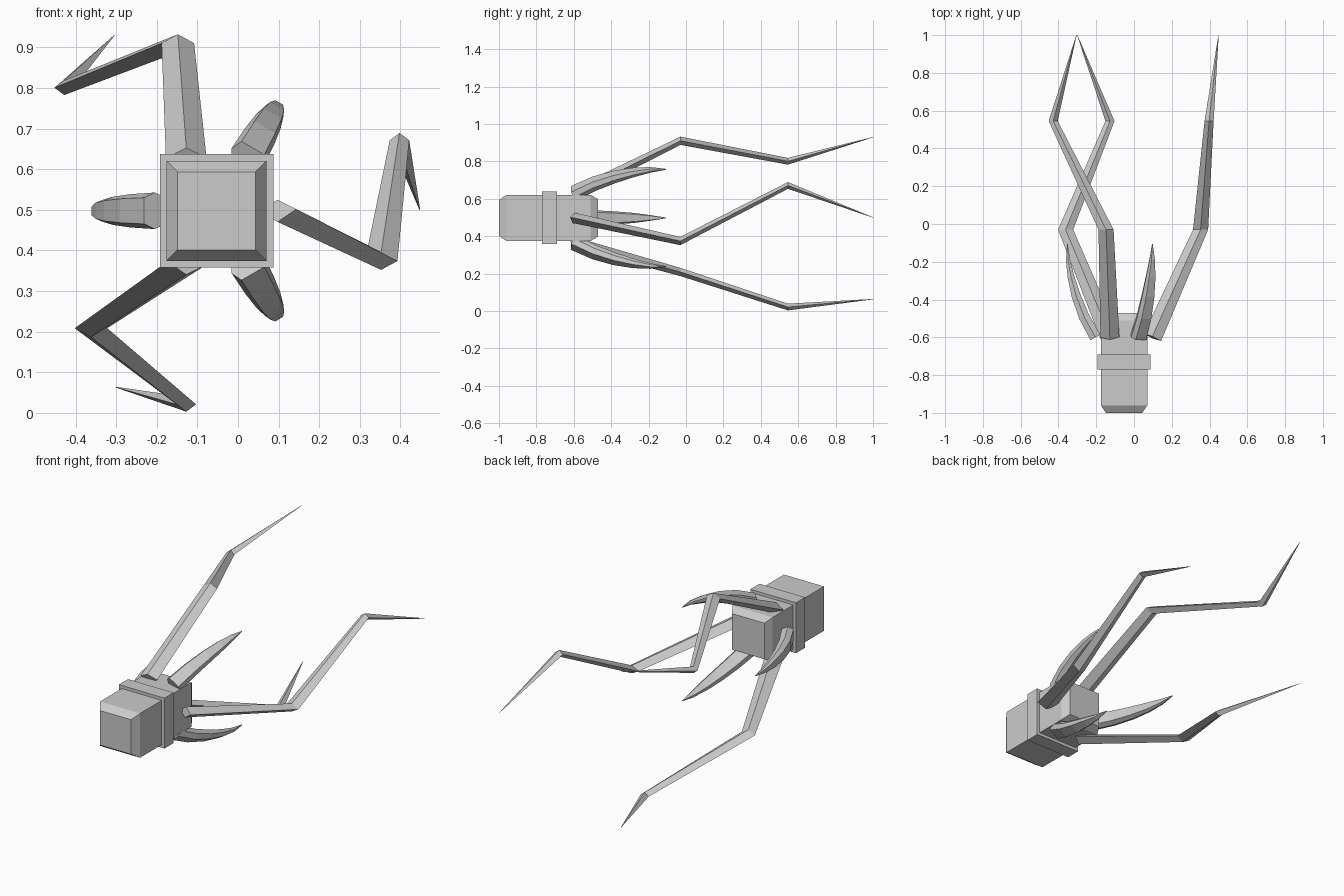
import bpy, bmesh, math
from mathutils import Vector

if "Cube" in bpy.data.objects:
    bpy.data.objects.remove(bpy.data.objects["Cube"])

CX, CZ = -0.0525, 0.4975   # axis of the hand, running along y

grey = bpy.data.materials.new("light grey")
grey.diffuse_color = (0.6, 0.6, 0.6, 1)
grey.use_nodes = True
grey.node_tree.nodes["Principled BSDF"].inputs["Base Color"].default_value = grey.diffuse_color


def loft(name, rings):
    """Skin a list of equal-length point rings and cap both ends."""
    bm = bmesh.new()
    vs = [[bm.verts.new(p) for p in ring] for ring in rings]
    n = len(vs[0])
    for a, b in zip(vs, vs[1:]):
        for i in range(n):
            j = (i + 1) % n
            bm.faces.new((a[i], a[j], b[j], b[i]))
    bm.faces.new(vs[0])
    bm.faces.new(vs[-1])
    bmesh.ops.recalc_face_normals(bm, faces=bm.faces)
    me = bpy.data.meshes.new(name)
    bm.to_mesh(me)
    bm.free()
    me.materials.append(grey)
    ob = bpy.data.objects.new(name, me)
    bpy.context.collection.objects.link(ob)
    return ob


def square(y, h):
    return [(CX + sx * h, y, CZ + sz * h) for sx, sz in ((-1, -1), (1, -1), (1, 1), (-1, 1))]


def polar(u, v, y, ang):
    """Point given as radial u, tangential v around the hand axis."""
    c, s = math.cos(ang), math.sin(ang)
    return Vector((CX + u * c - v * s, y, CZ + u * s + v * c))


# Wrist block with chamfered ends, and its collar
loft("wrist_block", [square(-1, .096), square(-.96, .123), square(-.51, .123), square(-.47, .1)])
loft("wrist_collar", [square(-.77, .14), square(-.69, .14)])

# Three long jointed fingers, diamond section kept level with the x axis
joints = [(.15, 0, -.6), (.405, -.1235, -.03), (.45, .1735, .545), (.5, .0025, 1)]
sizes = [(.05, .028), (.04, .022), (.024, .018), (.001, .001)]
for k in range(3):
    ang = math.radians(120 * k)
    pts = [polar(u, v, y, ang) for u, v, y in joints]
    rings = []
    for i, (p, (w, h)) in enumerate(zip(pts, sizes)):
        d = (pts[1] - pts[0]).normalized() if i == 0 else Vector((0, 1, 0))
        x = Vector((1, 0, 0))
        side = (x - d * d.dot(x)).normalized()
        up = side.cross(d)
        rings.append([p + side * w, p + up * h, p - side * w, p - up * h])
    loft(f"long_finger_{k + 1}", rings)

# Three short curved claws between the fingers, six-sided section
path = [(.152, -.6), (.212, -.49), (.254, -.38), (.281, -.28), (.297, -.19), (.3, -.107)]
widths = [.045, .041, .035, .027, .015, .002]
depths = [.03, .028, .024, .018, .011, .002]
for k in range(3):
    ang = math.radians(60 + 120 * k)
    rings = []
    for i, (u, y) in enumerate(path):
        a, b = path[max(i - 1, 0)], path[min(i + 1, len(path) - 1)]
        t = Vector((b[0] - a[0], b[1] - a[1])).normalized()
        w, h = widths[i], depths[i]
        section = ((-1, 0), (-.72, 1), (.72, 1), (1, 0), (.72, -1), (-.72, -1))
        rings.append([polar(u + q * h * t.y, s * w, y - q * h * t.x, ang) for s, q in section])
    loft(f"short_claw_{k + 1}", rings)
